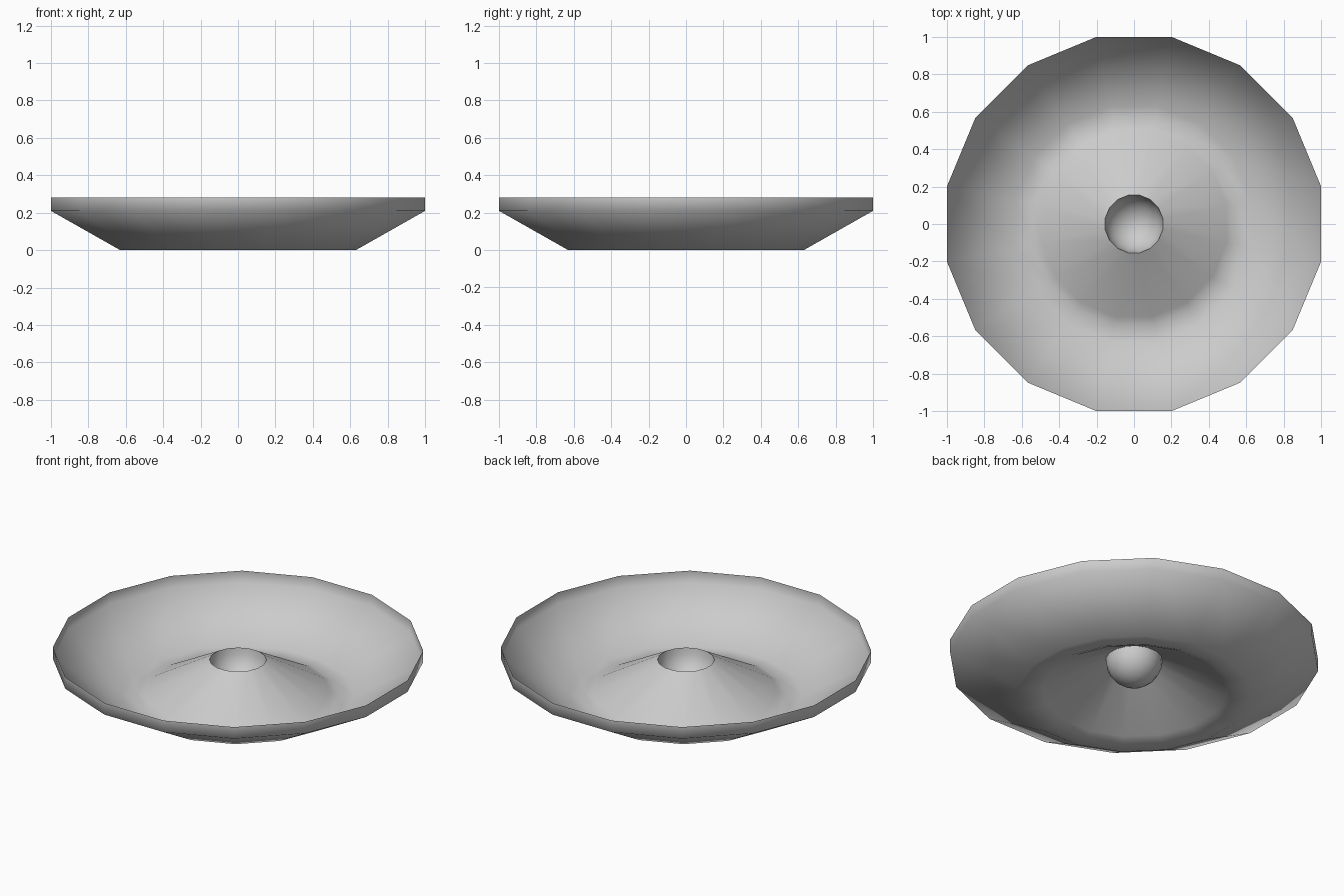
import bpy, bmesh
from math import sin, cos, pi

if "Cube" in bpy.data.objects:
    bpy.data.objects.remove(bpy.data.objects["Cube"])

SIDES = 16

def lathe(name, profile, closed_bottom=False):
    """Spin a (radius, z) profile into a thin smooth shell."""
    bm = bmesh.new()
    rings = []
    for r, z in profile:
        rings.append([bm.verts.new((r * cos((i + .5) * 2 * pi / SIDES),
                                    r * sin((i + .5) * 2 * pi / SIDES), z))
                      for i in range(SIDES)])
    for a, b in zip(rings, rings[1:]):
        for i in range(SIDES):
            j = (i + 1) % SIDES
            bm.faces.new((a[i], b[i], b[j], a[j])).smooth = True
    if closed_bottom:
        tip = bm.verts.new((0, 0, closed_bottom))
        for i in range(SIDES):
            bm.faces.new((rings[-1][i], tip, rings[-1][(i + 1) % SIDES])).smooth = True
    bm.normal_update()
    # normals face up, into the dish
    if sum(f.normal.z for f in bm.faces) < 0:
        bmesh.ops.reverse_faces(bm, faces=bm.faces[:])
    me = bpy.data.meshes.new(name)
    bm.to_mesh(me)
    bm.free()
    ob = bpy.data.objects.new(name, me)
    bpy.context.collection.objects.link(ob)
    return ob

# dish: vertical rim, sloping wall, flat foot, raised central cone
lathe("dish", [(1.02, .28), (1.02, .21), (.642, 0), (.55, 0),
               (.505, .02), (.157, .215)])

# rounded pit sunk into the cone top
R, TOP = .157, .215
pit = [(R * cos(a * pi / 12), TOP - R * sin(a * pi / 12)) for a in range(6)]
lathe("centre_pit", pit, closed_bottom=TOP - R)
